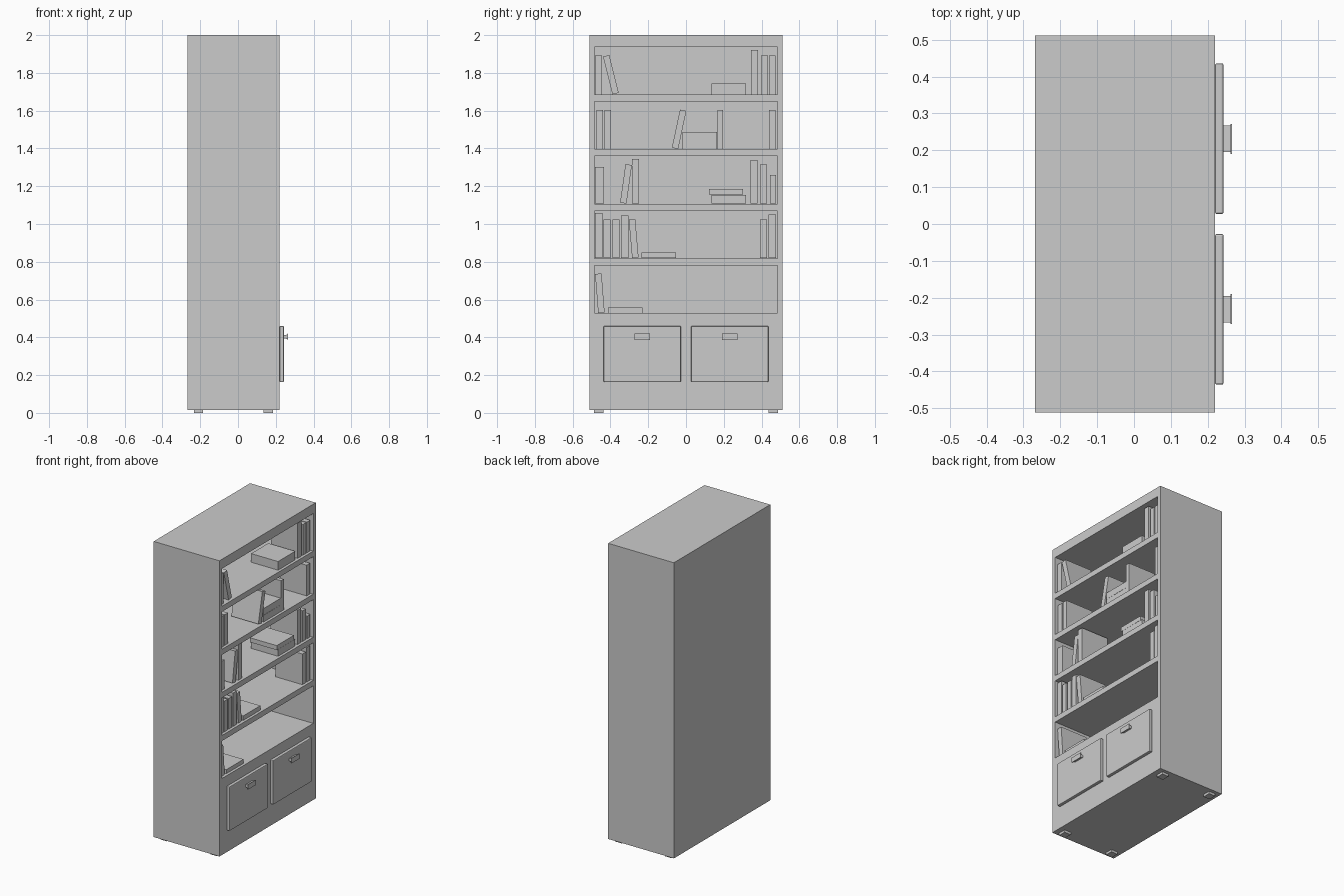
import bpy, bmesh
from math import radians, sin
from mathutils import Matrix, Vector

if "Cube" in bpy.data.objects:
    bpy.data.objects.remove(bpy.data.objects["Cube"])


def add_box(bm, lo, hi):
    lo, hi = Vector(lo), Vector(hi)
    m = Matrix.Translation((lo + hi) / 2) @ Matrix.Diagonal((*(hi - lo), 1))
    bmesh.ops.create_cube(bm, size=1, matrix=m)


def finish(name, bm):
    me = bpy.data.meshes.new(name)
    bm.to_mesh(me)
    bm.free()
    ob = bpy.data.objects.new(name, me)
    bpy.context.collection.objects.link(ob)
    return ob


def box(name, lo, hi, bevel=0):
    bm = bmesh.new()
    add_box(bm, lo, hi)
    if bevel:
        bmesh.ops.bevel(bm, geom=bm.edges[:], offset=bevel, segments=2,
                        profile=0.5, affect='EDGES')
    return finish(name, bm)


FRONT = 0.22
FLOORS = [1.685 - 0.289 * i for i in range(5)]

# cabinet carcass with five open compartments
case = box("bookcase_body", (-0.268, -0.511, 0.016), (FRONT, 0.511, 2.0))
bm = bmesh.new()
for z in FLOORS:
    add_box(bm, (-0.243, -0.484, z), (FRONT + 0.1, 0.484, z + 0.252))
cutter = finish("compartment_cutter", bm)
cutter.hide_render = True
mod = case.modifiers.new("compartments", 'BOOLEAN')
mod.operation = 'DIFFERENCE'
mod.solver = 'EXACT'
mod.object = cutter
bpy.context.view_layer.objects.active = case
bpy.ops.object.modifier_apply(modifier=mod.name)
bpy.data.objects.remove(cutter)

# feet
for x in (-0.21, 0.16):
    for y in (-0.462, 0.462):
        box("foot", (x - 0.024, y - 0.026, 0), (x + 0.024, y + 0.026, 0.016))

# drawer fronts with flared pull handles
for s in (-1, 1):
    y0, y1 = sorted((s * 0.027, s * 0.436))
    box("drawer_front", (FRONT, y0, 0.163), (0.243, y1, 0.46), bevel=0.005)
    yc = s * 0.231
    bm = bmesh.new()
    m = Matrix.Translation((0.252, yc, 0.403)) @ Matrix.Diagonal((0.02, 0.072, 0.024, 1))
    neck = bmesh.ops.create_cube(bm, size=1, matrix=m)["verts"]
    for v in neck:
        if v.co.x < 0.25:
            v.co.z = 0.403 + (v.co.z - 0.403) * 0.65
    add_box(bm, (0.262, yc - 0.041, 0.386), (0.266, yc + 0.041, 0.42))
    finish("drawer_handle", bm)


# books, all of one depth, standing on a shelf with optional lean towards +y
def book(shelf, y, height=0.206, width=0.036, lean=0, lift=0):
    ob = box("book", (0, -width / 2, 0), (0.2, width / 2, height))
    a = radians(lean)
    z = FLOORS[shelf] + lift + width / 2 * abs(sin(a)) + 0.001
    ob.location = (0.003, y, z)
    ob.rotation_euler.x = -a


# upright books at ordinary height
for shelf, ys in enumerate([(-.463, .415, .457), (-.457, -.414, .457),
                            (.411,), (-.418, -.371, .411)]):
    for y in ys:
        book(shelf, y)
book(1, .181, width=.029)

# taller, shorter and thicker upright books
for shelf, y, h in [(0, .362, .235), (2, -.268, .237), (2, .36, .23),
                    (3, -.462, .24), (3, -.324, .225), (3, .457, .232)]:
    book(shelf, y, h, .038)
book(2, -.457, .195, .047)
book(2, .46, .152, .032)

# leaning books
for shelf, y, lean in [(0, -.373, -14), (1, -.058, 12), (2, -.332, 8),
                       (3, -.268, -5), (4, -.448, -4.5)]:
    book(shelf, y, lean=lean, width=.034)

# books lying flat
for shelf, y, h, lift in [(0, .226, .058, 0), (1, .073, .045, 0),
                          (1, .073, .044, .046), (2, .226, .046, 0),
                          (2, .212, .03, .047), (3, -.144, .03, 0),
                          (4, -.322, .027, 0)]:
    book(shelf, y, h, .182, lift=lift)
